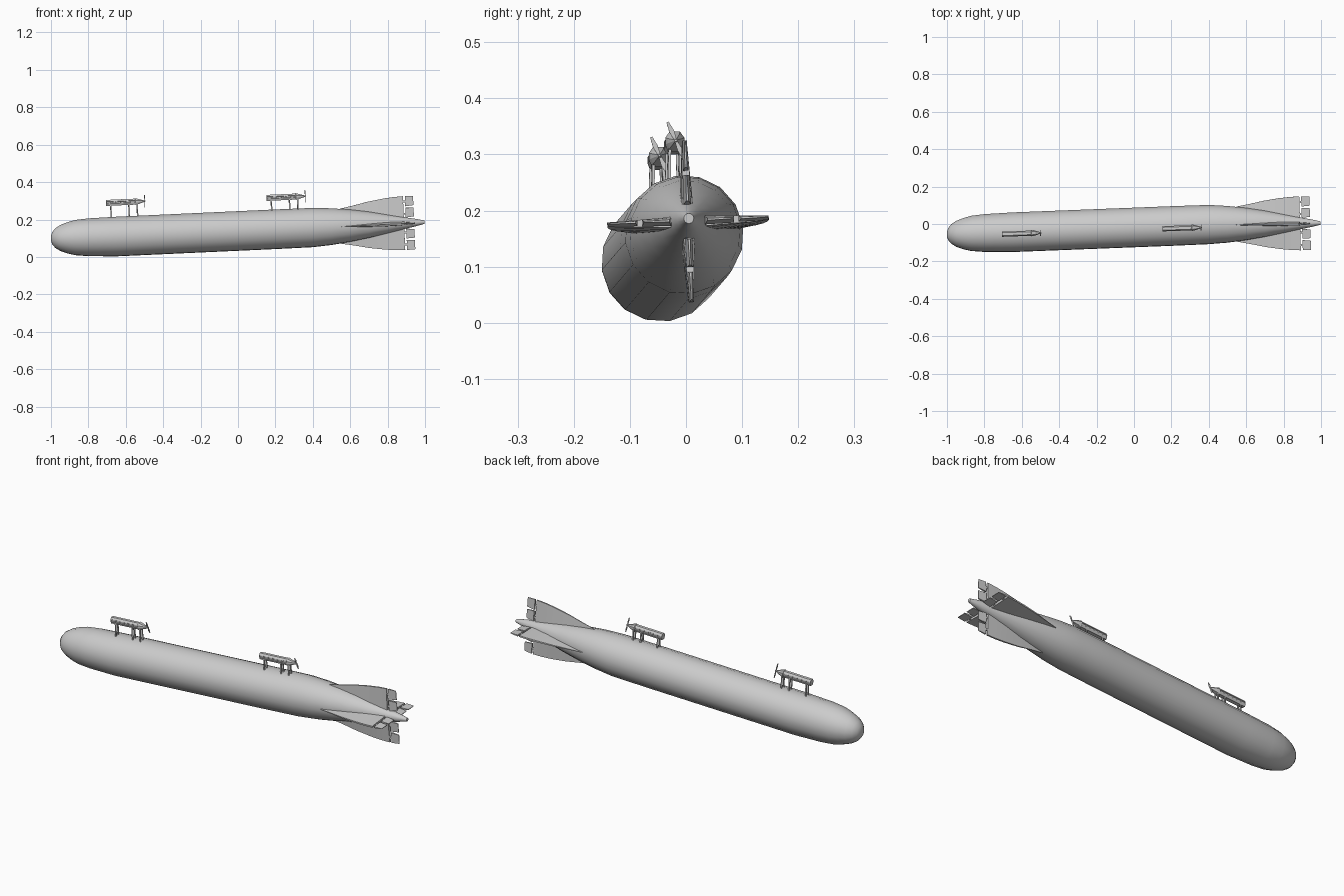
import bpy, bmesh, math
from math import cos, sin, pi, radians
from mathutils import Vector

if "Cube" in bpy.data.objects:
    bpy.data.objects.remove(bpy.data.objects["Cube"])

grey = bpy.data.materials.new("light grey")
grey.use_nodes = True
COLOUR = (0.6, 0.6, 0.6, 1)
grey.diffuse_color = COLOUR
grey.node_tree.nodes["Principled BSDF"].inputs["Base Color"].default_value = COLOUR

ROLL = radians(2.5)
SPINE = [(-1, -.054, .1), (-.65, -.044, .109), (.4, -.003, .157), (1, .005, .186)]


def centre(x):
    """Point on the slightly tilted hull axis at station x."""
    for a, b in zip(SPINE, SPINE[1:]):
        if x <= b[0] or b is SPINE[-1]:
            return Vector(a).lerp(Vector(b), (x - a[0]) / (b[0] - a[0]))


def finish(name, bm, angle=None):
    bmesh.ops.recalc_face_normals(bm, faces=bm.faces[:])
    mesh = bpy.data.meshes.new(name)
    bm.to_mesh(mesh)
    bm.free()
    mesh.materials.append(grey)
    ob = bpy.data.objects.new(name, mesh)
    bpy.context.collection.objects.link(ob)
    if angle:
        bpy.ops.object.select_all(action='DESELECT')
        ob.select_set(True)
        bpy.context.view_layer.objects.active = ob
        bpy.ops.object.shade_smooth_by_angle(angle=radians(angle))
    return ob


def loft(bm, rings):
    """Skin a list of closed point rings and cap both ends."""
    vs = [[bm.verts.new(p) for p in ring] for ring in rings]
    n = len(vs[0])
    sides = []
    for a, b in zip(vs, vs[1:]):
        for i in range(n):
            j = (i + 1) % n
            sides.append(bm.faces.new((a[i], a[j], b[j], b[i])))
    bm.faces.new(vs[0])
    bm.faces.new(vs[-1])
    return sides


# Hull: sixteen-sided body of revolution along the spine
PROFILE = [(-1, .012), (-.994, .032), (-.978, .052), (-.95, .07), (-.91, .085),
           (-.87, .095), (-.8, .102), (-.65, .107), (-.2, .107), (.2, .107),
           (.4, .106), (.5, .099), (.6, .087), (.7, .071), (.8, .051),
           (.9, .03), (.95, .02), (.998, .009)]
bm = bmesh.new()
rings = []
for x, r in PROFILE:
    c = centre(x)
    rings.append([c + Vector((0, r * cos(a), r * sin(a)))
                  for a in (radians(8) + k * pi / 8 for k in range(16))])
loft(bm, rings)
finish("hull", bm, 50)


def blade(bm, stations, angle):
    """Tapered slab; stations are x, inner radius, outer radius, root and tip half thickness."""
    out, side = (Vector((0, cos(angle), sin(angle))), Vector((0, -sin(angle), cos(angle))))
    rings = []
    for x, r0, r1, t0, t1 in stations:
        c = centre(x)
        lean = Vector((-.045 * sin(angle) - .03 * cos(angle), 0, 0))
        rings.append([c + (out + lean) * r + side * t
                      for r, t in ((r0, -t0), (r1, -t1), (r1, t1), (r0, t0))])
    loft(bm, rings)


# Tail fins with two-part hinged control surfaces
FIN = [(.55, .085, .094, .002, .001), (.62, .05, .107, .007, .002),
       (.7, .03, .124, .011, .003), (.78, .02, .136, .013, .004),
       (.84, .015, .142, .012, .004), (.888, .01, .144, .01, .004)]
for k, name in enumerate(("back", "top", "front", "bottom")):
    angle = ROLL + k * pi / 2
    bm = bmesh.new()
    blade(bm, FIN, angle)
    finish(name + "_fin", bm, 30)
    bm = bmesh.new()
    for r0, r1, t in ((.03, .082, .007), (.09, .144, .005)):
        blade(bm, [(.898, r0, r1, t, t - .001), (.942, r0 + .004, r1 - .002, .002, .001)], angle)
    for r in (.05, .115):
        blade(bm, [(.884, r - .005, r + .005, .003, .003),
                   (.902, r - .005, r + .005, .003, .003)], angle)
    finish(name + "_control_surface", bm)


# Engine cars carried on struts, each with a two-bladed propeller
def section(x, w, h):
    shape = ((-.7, -1), (.7, -1), (1, -.3), (1, .4), (.55, 1), (-.55, 1), (-1, .4), (-1, -.3))
    return [(x, w * a, h * b) for a, b in shape]


def engine_car(name, location):
    parts = []
    bm = bmesh.new()
    cuts = [-.1 + .026 * i for i in range(7)]
    rings = [section(x, .014, .016) for x in cuts]
    rings += [section(.058, .017, .018), section(.075, .014, .013), section(.112, .002, .002)]
    sides = loft(bm, rings)
    bmesh.ops.recalc_face_normals(bm, faces=bm.faces[:])
    # Recessed side windows
    panes = [f for f in sides if abs(f.normal.y) > .95 and f.calc_center_median().x < .05]
    bmesh.ops.inset_individual(bm, faces=panes, thickness=.0025, depth=-.003)
    parts.append(finish(name + "_body", bm))

    bm = bmesh.new()
    for x in (-.075, .022, .066):
        for s in (-1, 1):
            rings = [[(x + .0035 * a, s * y + .0025 * b, z)
                      for a, b in ((-1, -1), (1, -1), (1, 1), (-1, 1))]
                     for y, z in ((.011, -.1), (.009, -.008))]
            loft(bm, rings)
    parts.append(finish(name + "_struts", bm))

    bm = bmesh.new()
    tilt = radians(24)
    up, across = Vector((0, -sin(tilt), cos(tilt))), Vector((0, cos(tilt), sin(tilt)))
    for s in (-1, 1):
        rings = []
        for r, w in ((0, .002), (.018, .0045), (.036, .002)):
            rings.append([Vector((.107 + a * .0015, 0, 0)) + up * s * r + across * w * b
                          for a, b in ((-1, -1), (1, -1), (1, 1), (-1, 1))])
        loft(bm, rings)
    parts.append(finish(name + "_propeller", bm))
    for ob in parts:
        ob.location = location
        ob.rotation_euler = (0, -.045, .035)


engine_car("forward_engine_car", (-.606, -.051, .293))
engine_car("rear_engine_car", (.252, -.022, .32))
